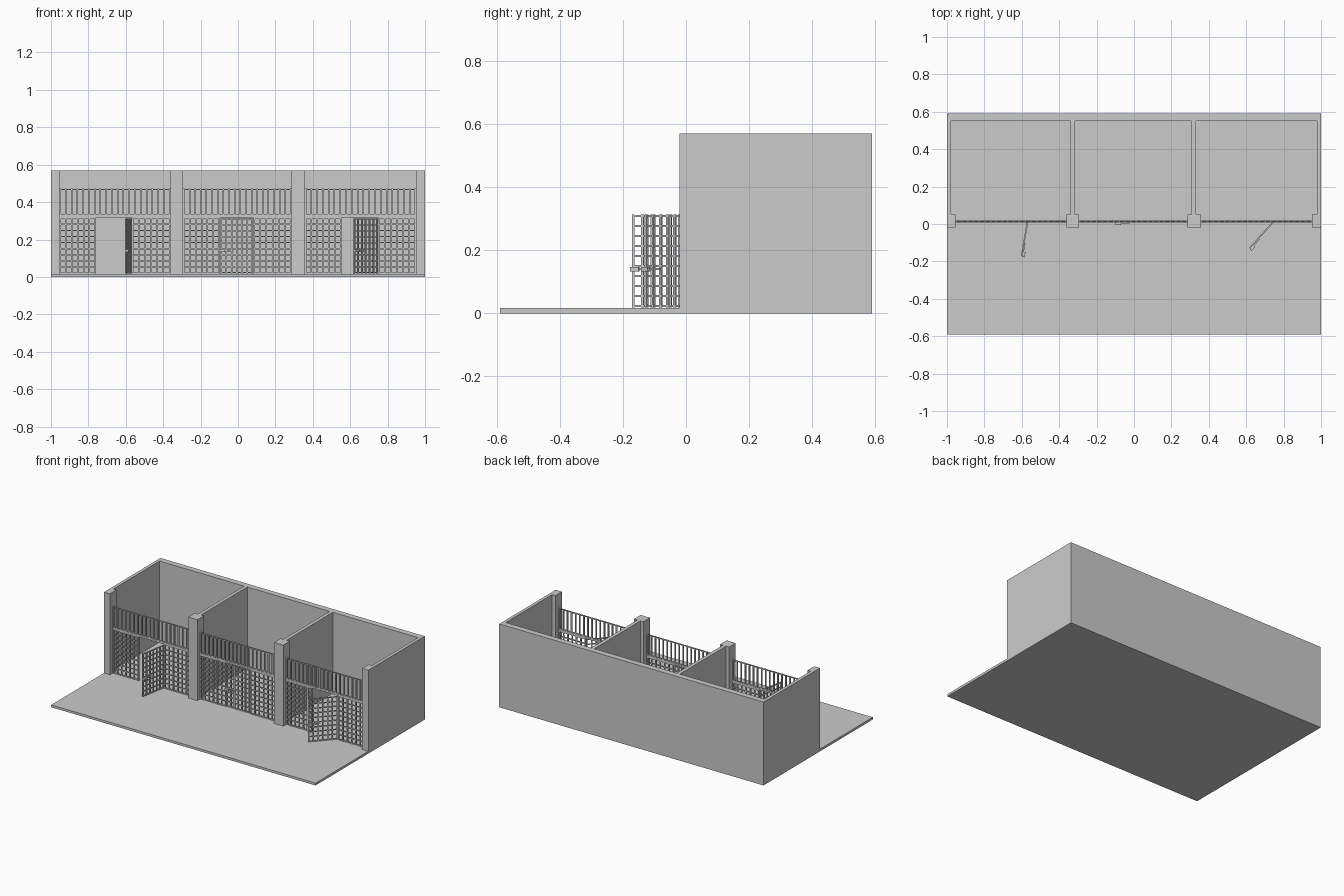
import bpy, bmesh, math

if "Cube" in bpy.data.objects:
    bpy.data.objects.remove(bpy.data.objects["Cube"])

GATE_Y = 0.013      # plane of the bars
FLOOR = 0.016
TOP = 0.57
BAR = 0.008


def add_box(bm, x0, x1, y0, y1, z0, z1):
    v = [bm.verts.new((x, y, z)) for z in (z0, z1)
         for x, y in ((x0, y0), (x1, y0), (x1, y1), (x0, y1))]
    for f in ((3, 2, 1, 0), (4, 5, 6, 7), (0, 1, 5, 4),
              (1, 2, 6, 5), (2, 3, 7, 6), (3, 0, 4, 7)):
        bm.faces.new([v[i] for i in f])


def finish(name, bm, loc=(0, 0, 0), rot=0):
    me = bpy.data.meshes.new(name)
    bm.to_mesh(me)
    bm.free()
    ob = bpy.data.objects.new(name, me)
    ob.location = loc
    ob.rotation_euler = (0, 0, rot)
    bpy.context.collection.objects.link(ob)
    return ob


def box(name, *dims):
    bm = bmesh.new()
    add_box(bm, *dims)
    return finish(name, bm)


def grid(bm, x0, x1, z0, z1, cols, rows, t=BAR):
    """Vertical bars and horizontal rails, outermost ones flush with the limits."""
    h = t / 2
    for i in range(cols):
        x = x0 + h + (x1 - x0 - t) * i / (cols - 1)
        add_box(bm, x - h, x + h, -h, h, z0, z1)
    for i in range(rows):
        z = z0 + h + (z1 - z0 - t) * i / (rows - 1)
        add_box(bm, x0, x1, -h * 0.8, h * 0.8, z - h * 0.8, z + h * 0.8)


# Floor slab and outer walls
box("floor", -1, 1, -0.59, 0.59, 0, FLOOR)
box("back_wall", -1, 1, 0.55, 0.59, FLOOR, TOP)
box("left_wall", -1, -0.978, 0.05, 0.55, FLOOR, TOP)
box("right_wall", 0.978, 1, 0.05, 0.55, FLOOR, TOP)

# Partition walls
for n, x in enumerate((-0.327, 0.32)):
    box(f"partition_{n}", x - 0.012, x + 0.012, 0.05, 0.55, FLOOR, TOP)

# Front pillars
for n, (a, b) in enumerate(((-1, -0.955), (-0.362, -0.293),
                            (0.287, 0.357), (0.953, 1))):
    box(f"pillar_{n}", a, b, -0.02, 0.05, FLOOR, TOP)

# Three barred fronts, each with a door hinged on its right side
bays = ((-0.955, -0.362, 80), (-0.293, 0.287, 0), (0.357, 0.953, 48))
for n, (a, b, angle) in enumerate(bays):
    left_end, hinge = a + 0.196, b - 0.204

    # Upper grille
    bm = bmesh.new()
    grid(bm, a, b, 0.328, 0.472, 20, 2)
    finish(f"upper_grille_{n}", bm, (0, GATE_Y, 0))

    # Lintel rail
    box(f"lintel_{n}", a, b, GATE_Y - 0.005, GATE_Y + 0.005, 0.318, 0.33)

    # Fixed side panels
    for side, (p, q) in (("left", (a, left_end)), ("right", (hinge, b))):
        bm = bmesh.new()
        grid(bm, p, q, FLOOR, 0.318, 7, 10)
        finish(f"{side}_panel_{n}", bm, (0, GATE_Y, 0))

    # Swinging door with lock box and bolt
    width = hinge - left_end - 0.006
    bm = bmesh.new()
    grid(bm, -width, 0, FLOOR + 0.003, 0.313, 7, 10)
    add_box(bm, -width - 0.004, -width + 0.024, -0.018, -0.003, 0.133, 0.147)
    add_box(bm, -width + 0.024, -width + 0.07, -0.009, -0.003, 0.137, 0.143)
    finish(f"door_{n}", bm, (hinge - 0.003, GATE_Y, 0), math.radians(angle))
